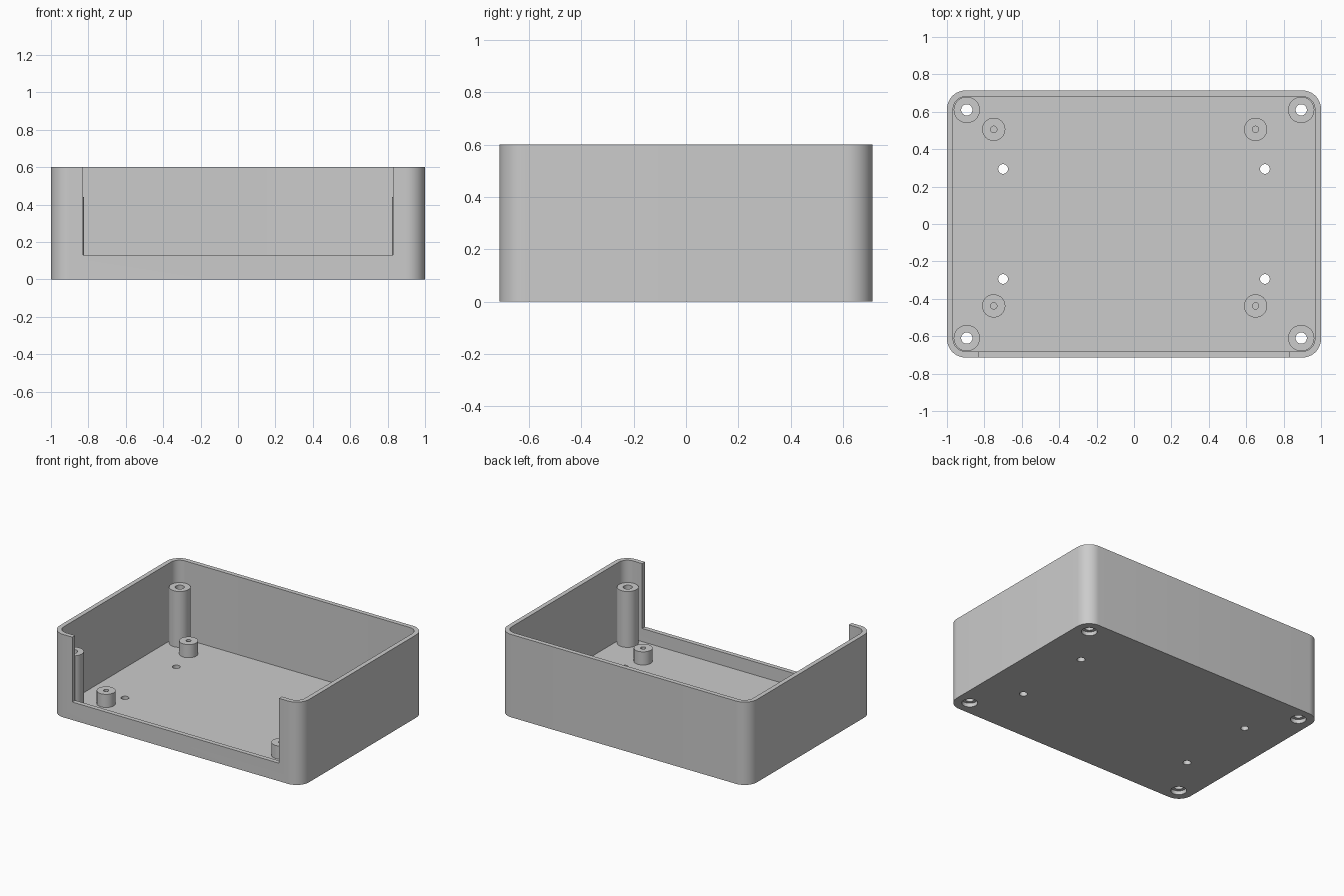
import bpy, bmesh, math

if "Cube" in bpy.data.objects:
    bpy.data.objects.remove(bpy.data.objects["Cube"])

W, D, H = 1.0, 0.714, 0.6        # half width, half depth, height
WALL, FLOOR, R = 0.033, 0.035, 0.1
POST_X, POST_Y, POST_TOP = 0.894, 0.61, 0.44

grey = bpy.data.materials.new("grey plastic")
grey.diffuse_color = (0.6, 0.6, 0.6, 1)
grey.use_nodes = True
grey.node_tree.nodes["Principled BSDF"].inputs["Base Color"].default_value = grey.diffuse_color


def make_object(name, bm):
    bmesh.ops.recalc_face_normals(bm, faces=bm.faces)
    me = bpy.data.meshes.new(name)
    bm.to_mesh(me)
    bm.free()
    me.materials.append(grey)
    ob = bpy.data.objects.new(name, me)
    bpy.context.collection.objects.link(ob)
    return ob


def prism(name, points, z0, z1):
    """Extrude a flat outline from z0 to z1."""
    bm = bmesh.new()
    face = bm.faces.new([bm.verts.new((x, y, z0)) for x, y in points])
    top = bmesh.ops.extrude_face_region(bm, geom=[face])["geom"]
    verts = [v for v in top if isinstance(v, bmesh.types.BMVert)]
    bmesh.ops.translate(bm, verts=verts, vec=(0, 0, z1 - z0))
    return make_object(name, bm)


def circle(x, y, r, n=40):
    return [(x + r * math.cos(2 * math.pi * i / n),
             y + r * math.sin(2 * math.pi * i / n)) for i in range(n)]


def rounded_rect(hx, hy, r, n=12):
    pts = []
    for k, (sx, sy) in enumerate([(1, 1), (-1, 1), (-1, -1), (1, -1)]):
        for i in range(n + 1):
            a = math.pi / 2 * (k + i / n)
            pts.append((sx * (hx - r) + r * math.cos(a),
                        sy * (hy - r) + r * math.sin(a)))
    return pts


def tube(name, x, y, r_out, r_in, z0, z1, n=40):
    """Hollow cylinder made of four rings joined in a loop."""
    bm = bmesh.new()
    rings = [[bm.verts.new((px, py, z)) for px, py in circle(x, y, r, n)]
             for r, z in [(r_out, z0), (r_out, z1), (r_in, z1), (r_in, z0)]]
    for k in range(4):
        a, b = rings[k], rings[(k + 1) % 4]
        for i in range(n):
            j = (i + 1) % n
            bm.faces.new((a[i], a[j], b[j], b[i]))
    return make_object(name, bm)


def cut(target, cutter):
    mod = target.modifiers.new("cut", "BOOLEAN")
    mod.operation, mod.solver, mod.object = "DIFFERENCE", "EXACT", cutter
    bpy.context.view_layer.objects.active = target
    bpy.ops.object.modifier_apply(modifier=mod.name)
    bpy.data.objects.remove(cutter)


def smooth(ob):
    bpy.ops.object.select_all(action="DESELECT")
    ob.select_set(True)
    bpy.context.view_layer.objects.active = ob
    bpy.ops.object.shade_smooth_by_angle(angle=math.radians(30))


# Case: rounded box, hollowed, with the front opening
case = prism("case", rounded_rect(W, D, R), 0, H)
cut(case, prism("cavity", rounded_rect(W - WALL, D - WALL, R - WALL), FLOOR, H + 0.1))
cut(case, prism("opening", [(-0.828, -0.8), (0.828, -0.8), (0.828, -0.6), (-0.828, -0.6)],
                0.13, H + 0.1))

# Floor holes and counterbored screw holes under the corner posts
for sx in (-1, 1):
    for sy in (-1, 1):
        cut(case, prism("floor_hole", circle(sx * 0.7, sy * 0.294, 0.026), -0.1, 0.1))
        cut(case, prism("screw_hole", circle(sx * POST_X, sy * POST_Y, 0.03), -0.1, 0.1))
        cut(case, prism("counterbore", circle(sx * POST_X, sy * POST_Y, 0.052), -0.1, 0.028))
smooth(case)

# Tall corner posts
for sx in (-1, 1):
    for sy in (-1, 1):
        smooth(tube("corner_post", sx * POST_X, sy * POST_Y, 0.07, 0.03, FLOOR, POST_TOP))

# Short board standoffs, offset from the centre
for x in (-0.75, 0.65):
    for y in (-0.438, 0.506):
        smooth(tube("standoff", x, y, 0.062, 0.017, FLOOR, 0.13))
